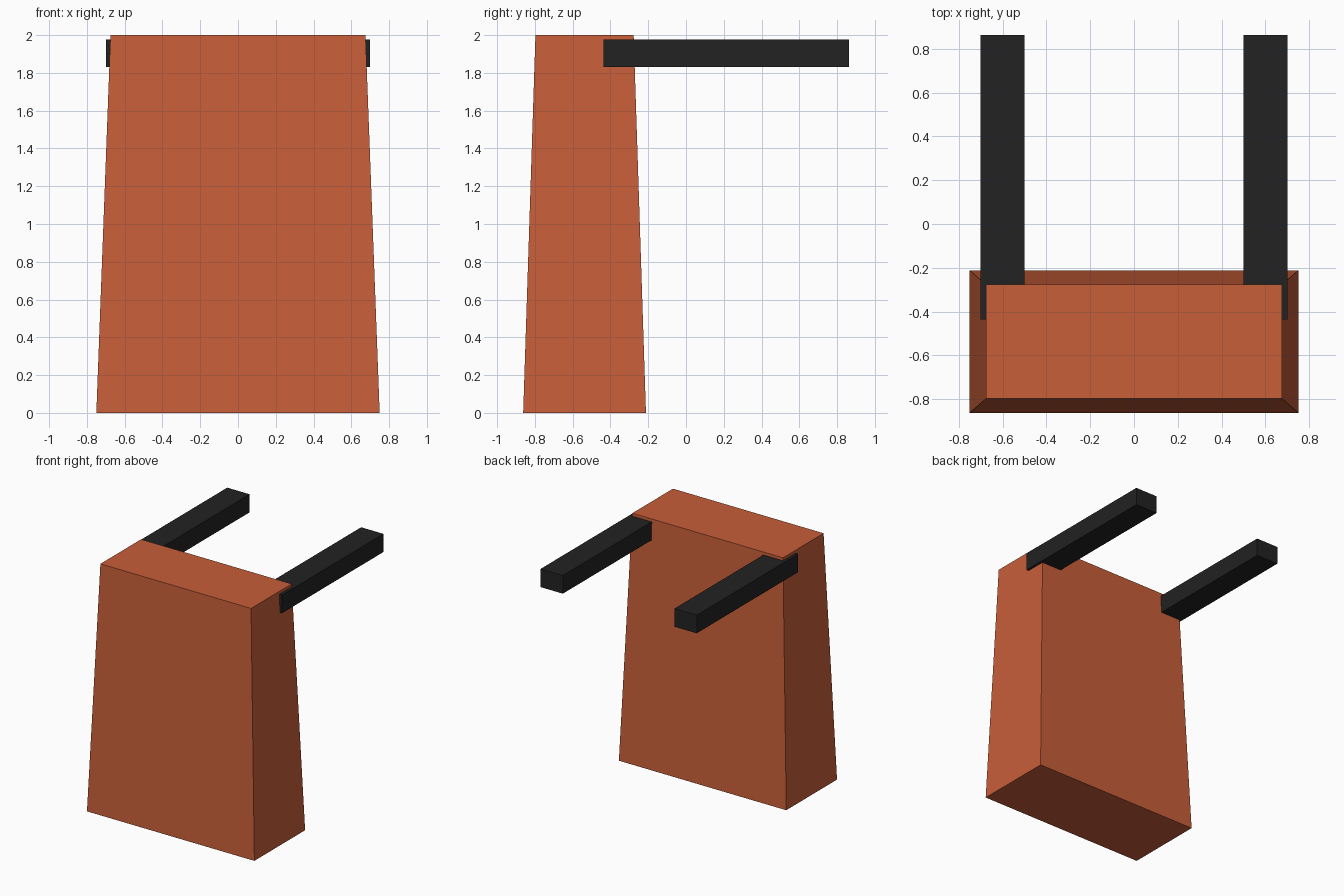
import bpy, bmesh

if "Cube" in bpy.data.objects:
    bpy.data.objects.remove(bpy.data.objects["Cube"])


def make_material(name, color):
    mat = bpy.data.materials.new(name)
    mat.diffuse_color = (*color, 1.0)
    mat.use_nodes = True
    mat.node_tree.nodes["Principled BSDF"].inputs["Base Color"].default_value = mat.diffuse_color
    return mat


def tapered_box(name, center, bottom, top, z0, z1, mat):
    """Box whose bottom and top rectangles (half sizes) may differ."""
    bm = bmesh.new()
    bmesh.ops.create_cube(bm, size=2.0)
    for v in bm.verts:
        hx, hy = top if v.co.z > 0 else bottom
        v.co = (center[0] + v.co.x * hx,
                center[1] + v.co.y * hy,
                z1 if v.co.z > 0 else z0)
    mesh = bpy.data.meshes.new(name)
    bm.to_mesh(mesh)
    bm.free()
    mesh.materials.append(mat)
    obj = bpy.data.objects.new(name, mesh)
    bpy.context.collection.objects.link(obj)
    return obj


orange = make_material("burnt_orange", (0.58, 0.112, 0.042))
black = make_material("soft_black", (0.016, 0.016, 0.016))

# Tapered upright body
tapered_box("body", (0, -0.537), (0.75, 0.325), (0.675, 0.26), 0.0, 2.0, orange)

# Two straight arms reaching backwards from the top of the body
for side, label in ((-1, "left"), (1, "right")):
    tapered_box(label + "_arm", (side * 0.6, 0.213), (0.1, 0.649), (0.1, 0.649),
                1.83, 1.977, black)
